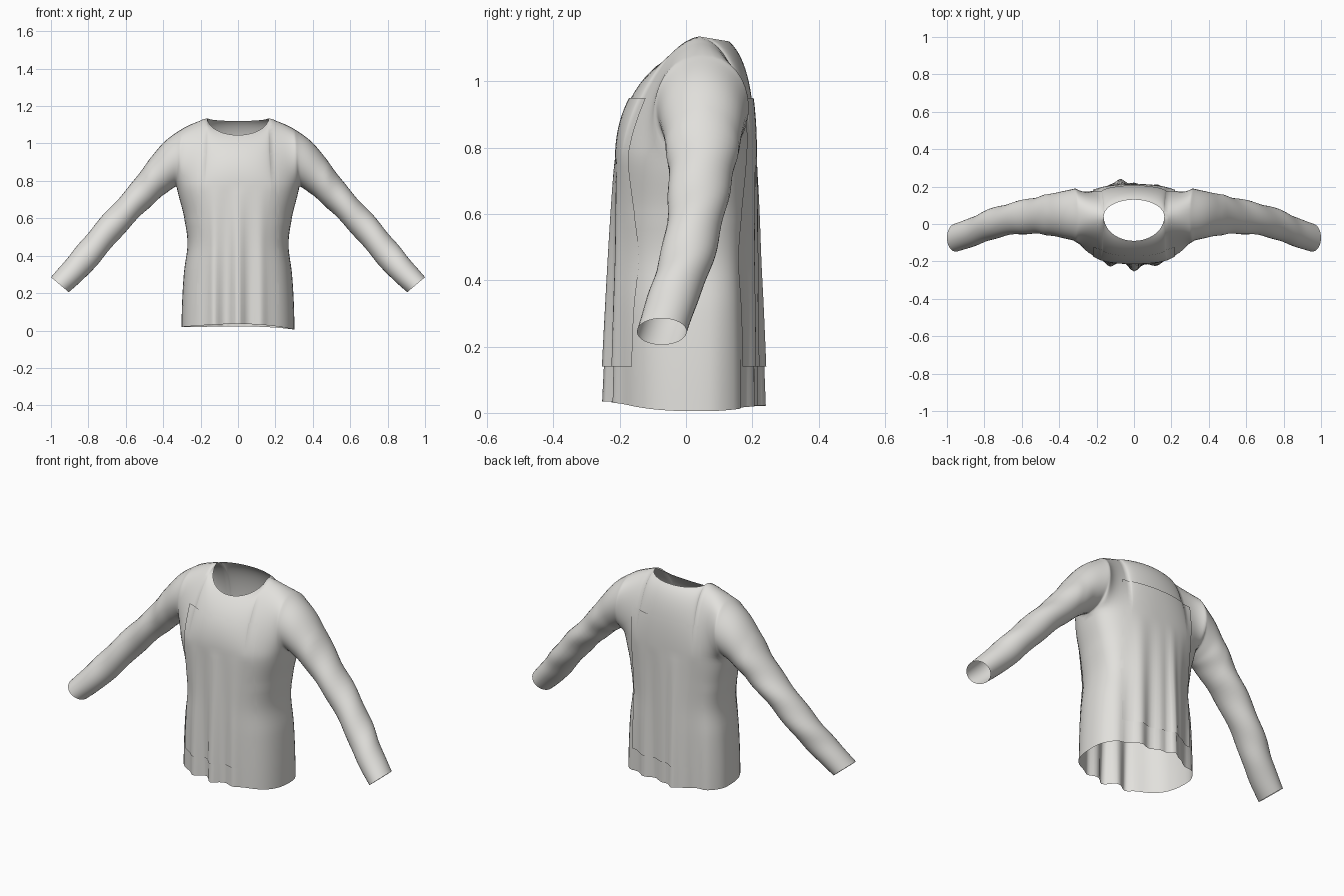
import bpy, bmesh, math
from mathutils import Vector

if "Cube" in bpy.data.objects:
    bpy.data.objects.remove(bpy.data.objects["Cube"])

M = 16            # points up each half of the yoke
ROWS = 28         # rows in the lower body
PIT = 0.77        # armpit height
NECK = 0.54       # neck half width as a share of the shoulder width

cloth = bpy.data.materials.new("light_grey_cloth")
cloth.diffuse_color = (0.76, 0.75, 0.72, 1)
cloth.use_nodes = True
cloth.node_tree.nodes["Principled BSDF"].inputs["Base Color"].default_value = cloth.diffuse_color


def spline(vals, t):
    """Smooth curve through evenly spaced values, t in 0..1."""
    n = len(vals) - 1
    i = min(int(t * n), n - 1)
    f = t * n - i
    a, b, c, d = [vals[max(0, min(n, k))] for k in (i - 1, i, i + 1, i + 2)]
    return 0.5 * (2 * b + (c - a) * f + (2 * a - 5 * b + 4 * c - d) * f * f
                  + (3 * b - a - 3 * c + d) * f ** 3)


def bump(x, c, w):
    return math.exp(-((x - c) / w) ** 2)


def outline_y(s, side):
    """Depth of the body outline at width share s (side -1 front, 1 back)."""
    r = max(0.0, 1 - abs(s) ** 2.5) ** 0.4
    return 0.04 * s * s * (1 - r) + side * 0.208 * r


def lower_point(s, v, side):
    """Body below the armpits, v = 0 at the hem."""
    edge = s * s
    hem = (0.035 if side < 0 else 0.022) * (1 - edge) + edge * (0.012 - 0.007 * s)
    z = hem + (PIT - hem) * v
    w = spline([0.302, 0.298, 0.288, 0.270, 0.292, 0.33], v)
    x = s * w
    y = outline_y(s, side)
    # hanging folds that deepen toward the hem
    k = (1 - v) ** 0.8 * (1 - abs(s) ** 4)
    if side < 0:
        fold = 0.045 * bump(x, 0.0, 0.035) + 0.028 * bump(x, -0.13, 0.03) + 0.022 * bump(x, 0.12, 0.035)
        fold -= 0.012 * bump(x, -0.06, 0.03)
    else:
        fold = 0.05 * bump(x, -0.07, 0.03) + 0.012 * math.cos(x * 50) - 0.004
    return Vector((x, y + side * fold * k, z))


def yoke_point(s, t, side):
    """Chest and shoulders, from the armpit line up to the neck or shoulder ridge."""
    a = abs(s)
    w = a ** 4
    k = math.sqrt(max(0.0, 1 - (a / NECK) ** 2))
    out = max(0.0, (a - NECK) / (1 - NECK))
    ridge = 1.135 - 0.025 * out - 0.03 * out * out
    if side < 0:
        ey, ez = 0.04 + 0.01 * out - 0.13 * k, ridge - 0.09 * k
    else:
        ey, ez = 0.04 + 0.01 * out + 0.09 * k, ridge - 0.015 * k
    y0 = outline_y(s, side)
    c1 = (y0 + (0.05 + side * 0.19 - y0) * w, PIT + 0.12 * (1 - w))
    c2 = (ey + side * (0.07 + 0.03 * (1 - k) * (1 - w) + 0.12 * w),
          ez - 0.06 * k - 0.015 * (1 - k) * (1 - w))
    b = ((1 - t) ** 3, 3 * t * (1 - t) ** 2, 3 * t * t * (1 - t), t ** 3)
    y = b[0] * y0 + b[1] * c1[0] + b[2] * c2[0] + b[3] * ey
    z = b[0] * PIT + b[1] * c1[1] + b[2] * c2[1] + b[3] * ez
    return Vector((s * (0.33 - 0.03 * t), y, z))


def sheet(bm, rows):
    """Quad sheet through rows of points."""
    vs = [[bm.verts.new(p) for p in r] for r in rows]
    for r0, r1 in zip(vs, vs[1:]):
        for i in range(len(r0) - 1):
            bm.faces.new((r0[i], r0[i + 1], r1[i + 1], r1[i]))


# width stations, packed closer at the sides and hitting the neck corners
half = [NECK * math.sin(math.pi / 2 * i / 14) for i in range(15)]
half += [NECK + (1 - NECK) * math.sin(math.pi / 2 * i / 10) for i in range(1, 11)]
stations = [-s for s in reversed(half[1:])] + half

bm = bmesh.new()

# front and back of the body and yoke
for side in (-1, 1):
    sheet(bm, [[lower_point(s, j / ROWS, side) for s in stations] for j in range(ROWS + 1)])
    sheet(bm, [[yoke_point(s, j / M, side) for s in stations] for j in range(M + 1)])

# sleeve sections: top x, top z, bottom x, bottom z, centre y, half depth
SLEEVE = [(.30, 1.08, .33, .77, .05, .143), (.395, 1.012, .36, .75, .05, .128),
          (.485, .90, .395, .725, .05, .115), (.58, .772, .46, .67, .045, .098),
          (.70, .64, .58, .553, .03, .086), (.82, .50, .70, .415, .0, .081),
          (.91, .39, .80, .30, -.04, .077), (1.0, .285, .905, .205, -.073, .075)]
RINGS = 42
for m in (-1, 1):
    # armhole loop from the yoke: up the front, down the back
    rows = [[yoke_point(m, j / M, -1) for j in range(M + 1)]
            + [yoke_point(m, j / M, 1) for j in range(M - 1, -1, -1)]]
    for r in range(1, RINGS + 1):
        f = r / RINGS
        tx, tz, bx, bz, cy, h = [spline([q[c] for q in SLEEVE], f) for c in range(6)]
        ring = []
        for j in range(2 * M + 1):
            ang = math.pi * (j % (2 * M)) / M
            # soft creases along the forearm
            crease = 1 + 0.035 * math.sin(f * 34 + 2 * ang) * math.sin(math.pi * f) * min(1, f * 2)
            up = 0.5 - 0.5 * math.cos(ang) * crease
            ring.append(Vector((m * (bx + (tx - bx) * up), cy - h * math.sin(ang) * crease,
                                bz + (tz - bz) * up)))
        rows.append(ring)
    sheet(bm, rows)

bmesh.ops.remove_doubles(bm, verts=bm.verts, dist=0.0008)

# ease the cloth where sleeves, sides and shoulders meet
soft = [v for v in bm.verts if 0.19 < abs(v.co.x) < 0.47 and v.co.z > 0.6 and not v.is_boundary]
for _ in range(4):
    bmesh.ops.smooth_vert(bm, verts=soft, factor=0.5, use_axis_x=True, use_axis_y=True, use_axis_z=True)
bmesh.ops.recalc_face_normals(bm, faces=bm.faces)
bm.normal_update()
front = [f for f in bm.faces if abs(f.calc_center_median().x) < 0.1 and f.calc_center_median().y < -0.15]
if sum(f.normal.y for f in front) > 0:
    bmesh.ops.reverse_faces(bm, faces=bm.faces)
    bm.normal_update()


def finish(name, mesh_bm):
    me = bpy.data.meshes.new(name)
    mesh_bm.to_mesh(me)
    ob = bpy.data.objects.new(name, me)
    bpy.context.collection.objects.link(ob)
    me.materials.append(cloth)
    for p in me.polygons:
        p.use_smooth = True
    return ob


finish("sweater_body", bm)

# thin raised panels on the chest and back
for name, side in (("front_panel", -1), ("back_panel", 1)):
    pb = bm.copy()
    for co, no in (((0.22, 0, 0), (1, 0, 0)), ((-0.22, 0, 0), (-1, 0, 0)), ((0, 0, 0.95), (0, 0, 1)),
                   ((0, 0, 0.14), (0, 0, -1)), ((0, 0.02, 0), (0, -side, 0))):
        bmesh.ops.bisect_plane(pb, geom=pb.verts[:] + pb.edges[:] + pb.faces[:], dist=1e-5,
                               plane_co=co, plane_no=no, clear_outer=True)
    pb.normal_update()
    for v in pb.verts:
        v.co.y += side * 0.006
    finish(name, pb)
    pb.free()
bm.free()
